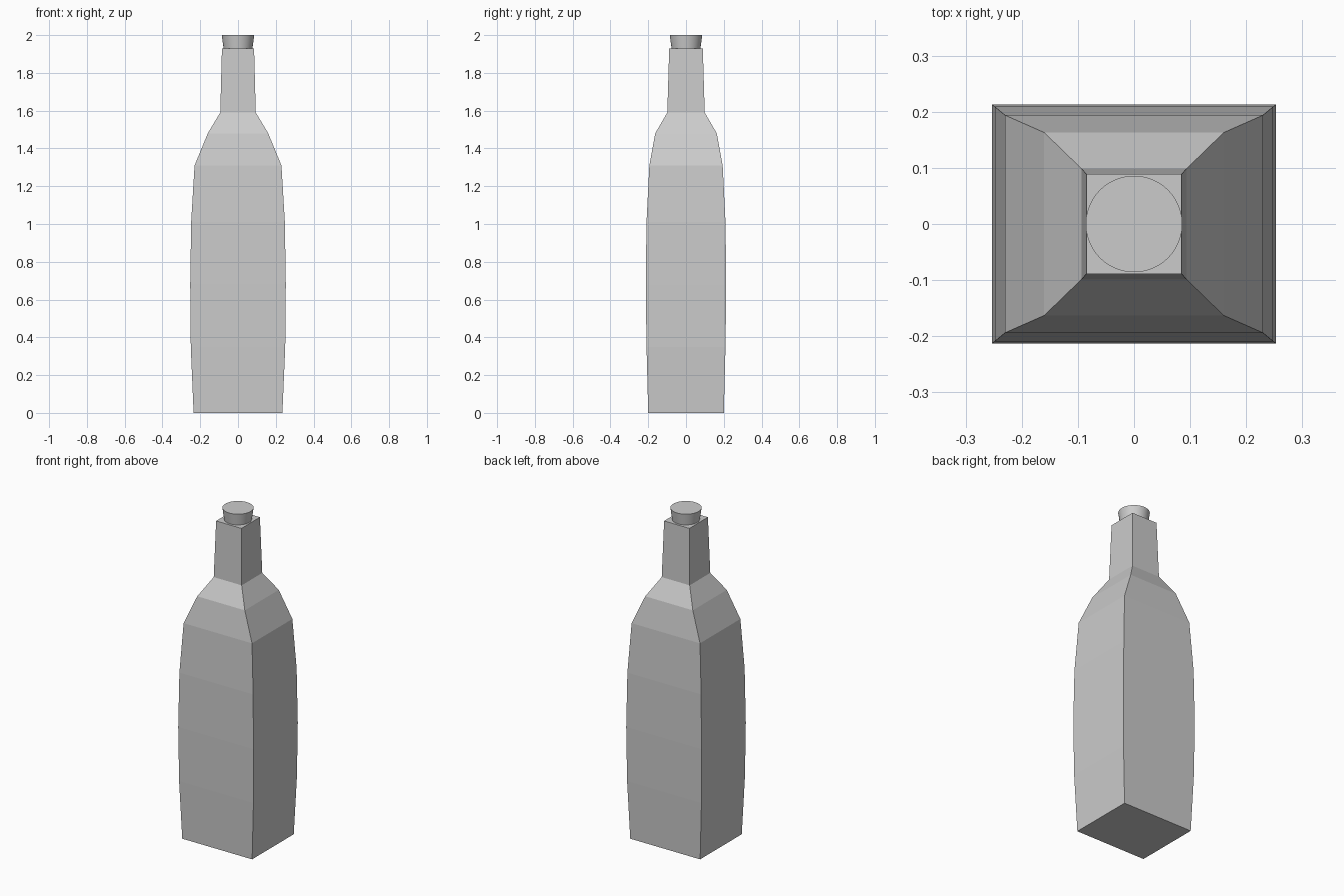
import bpy, bmesh, math

if "Cube" in bpy.data.objects:
    bpy.data.objects.remove(bpy.data.objects["Cube"])


def loft(name, rings):
    """Skin a stack of closed rings (lists of 3D points) and cap both ends."""
    bm = bmesh.new()
    loops = [[bm.verts.new(p) for p in ring] for ring in rings]
    n = len(loops[0])
    for a, b in zip(loops, loops[1:]):
        for i in range(n):
            j = (i + 1) % n
            bm.faces.new((a[i], a[j], b[j], b[i]))
    bm.faces.new(loops[0][::-1])
    bm.faces.new(loops[-1])
    bmesh.ops.recalc_face_normals(bm, faces=bm.faces)
    mesh = bpy.data.meshes.new(name)
    bm.to_mesh(mesh)
    bm.free()
    obj = bpy.data.objects.new(name, mesh)
    bpy.context.collection.objects.link(obj)
    return obj


def rect(z, hx, hy):
    return [(-hx, -hy, z), (hx, -hy, z), (hx, hy, z), (-hx, hy, z)]


def circle(z, r, n=48):
    return [(r * math.cos(2 * math.pi * i / n), r * math.sin(2 * math.pi * i / n), z)
            for i in range(n)]


# Rectangular bottle: (height, half width, half depth)
profile = [(0, 0.235, 0.2), (0.35, 0.25, 0.209), (0.68, 0.253, 0.213),
           (1.01, 0.248, 0.209), (1.31, 0.23, 0.194), (1.48, 0.16, 0.163),
           (1.59, 0.094, 0.099), (1.93, 0.085, 0.089)]
loft("bottle", [rect(*p) for p in profile])

# Round tapered stopper seated in the neck
stopper = loft("stopper", [circle(1.92, 0.075), circle(2.0, 0.086)])
bpy.context.view_layer.objects.active = stopper
stopper.select_set(True)
bpy.ops.object.shade_smooth_by_angle()
